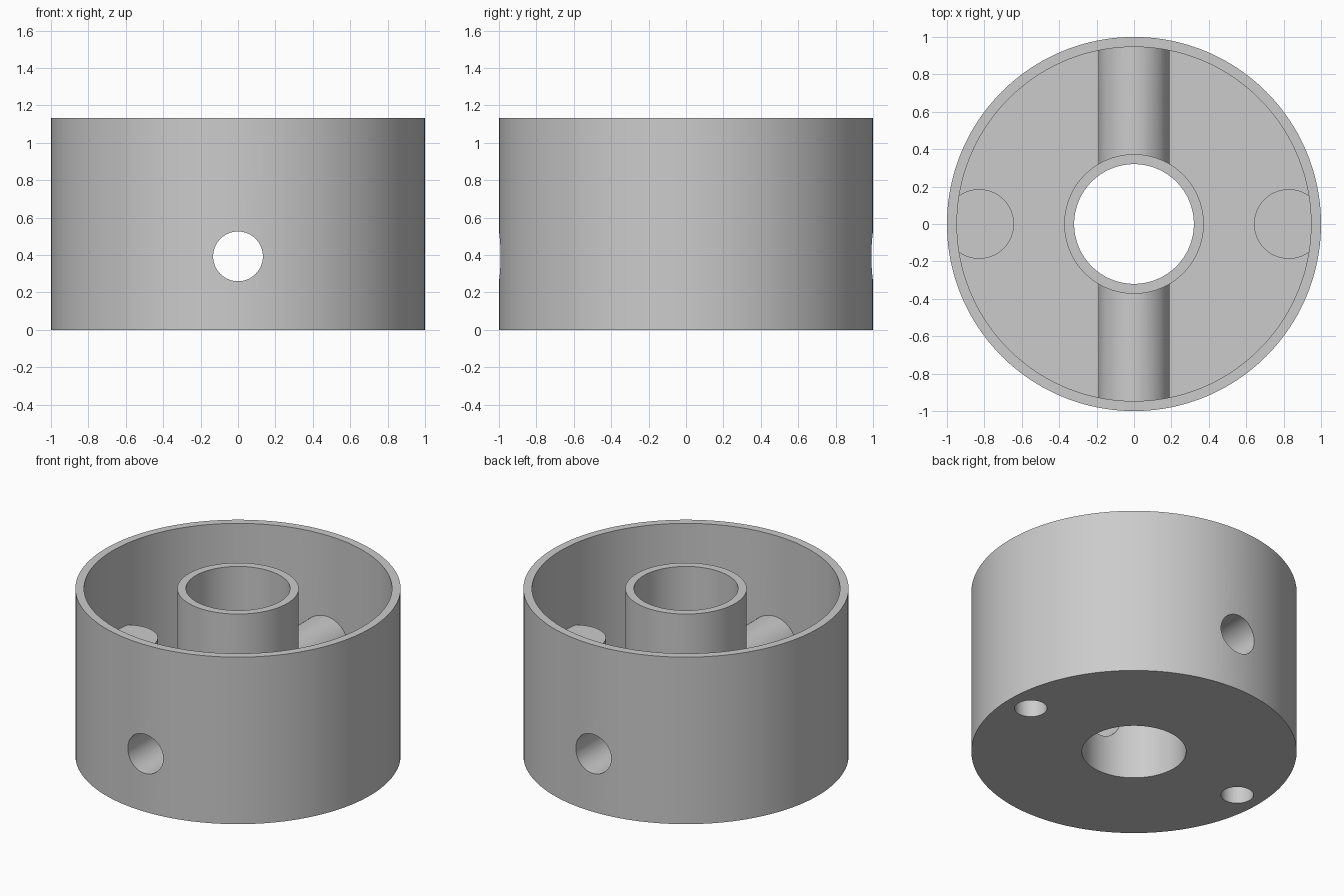
import bpy
import math

cube = bpy.data.objects.get("Cube")
if cube:
    bpy.data.objects.remove(cube, do_unlink=True)

# Main dimensions
HEIGHT = 1.133
WALL = 0.0533
FLOOR = 0.0533
HUB_OUTER, HUB_BORE = 0.373, 0.32
TUBE_OUTER, TUBE_BORE, TUBE_Z = 0.19, 0.133, 0.393
BOSS_X, BOSS_OUTER, BOSS_TOP = 0.828, 0.186, 0.578
SCREW_BORE, SCREW_DEPTH = 0.1, 0.48

grey = bpy.data.materials.new("plain grey")
grey.use_nodes = True
colour = (0.6, 0.6, 0.6, 1)
grey.diffuse_color = colour
grey.node_tree.nodes["Principled BSDF"].inputs["Base Color"].default_value = colour


def cylinder(name, radius, low, high, x=0, sides=128):
    """Upright cylinder between two heights."""
    bpy.ops.mesh.primitive_cylinder_add(
        vertices=sides, radius=radius, depth=high - low,
        location=(x, 0, (low + high) / 2))
    obj = bpy.context.object
    obj.name = name
    obj.data.materials.append(grey)
    return obj


def cross_cylinder(name, radius, half_length):
    """Cylinder lying front to back at the tube height."""
    obj = cylinder(name, radius, -half_length, half_length, sides=64)
    obj.rotation_euler.x = math.pi / 2
    obj.location.z = TUBE_Z
    return obj


def combine(target, tool, operation):
    """Apply a boolean and discard its tool."""
    mod = target.modifiers.new(operation, 'BOOLEAN')
    mod.operation = operation
    mod.solver = 'EXACT'
    mod.object = tool
    bpy.context.view_layer.objects.active = target
    bpy.ops.object.modifier_apply(modifier=mod.name)
    bpy.data.objects.remove(tool, do_unlink=True)


# Open cup with a floor
housing = cylinder("round_housing", 1, 0, HEIGHT, sides=160)
combine(housing, cylinder("cavity", 1 - WALL, FLOOR, HEIGHT + 0.2, sides=160), 'DIFFERENCE')

# Central hub and cross tube
combine(housing, cylinder("hub", HUB_OUTER, 0.02, HEIGHT), 'UNION')
combine(housing, cross_cylinder("cross_tube", TUBE_OUTER, 0.965), 'UNION')

# Screw bosses trimmed inside the outer wall
for side in (-1, 1):
    boss = cylinder("screw_boss", BOSS_OUTER, 0.02, BOSS_TOP, side * BOSS_X, 64)
    combine(boss, cylinder("trim", 0.975, -0.1, HEIGHT), 'INTERSECT')
    combine(housing, boss, 'UNION')

# Shaft bore, cross bore and blind screw holes
combine(housing, cylinder("shaft_bore", HUB_BORE, -0.2, HEIGHT + 0.2), 'DIFFERENCE')
combine(housing, cross_cylinder("cross_bore", TUBE_BORE, 1.2), 'DIFFERENCE')
for side in (-1, 1):
    combine(housing, cylinder("screw_hole", SCREW_BORE, -0.2, SCREW_DEPTH, side * BOSS_X, 48), 'DIFFERENCE')

# Smooth curved walls with crisp rims
bpy.ops.object.select_all(action='DESELECT')
housing.select_set(True)
bpy.context.view_layer.objects.active = housing
bpy.ops.object.shade_smooth_by_angle(angle=math.radians(30))
